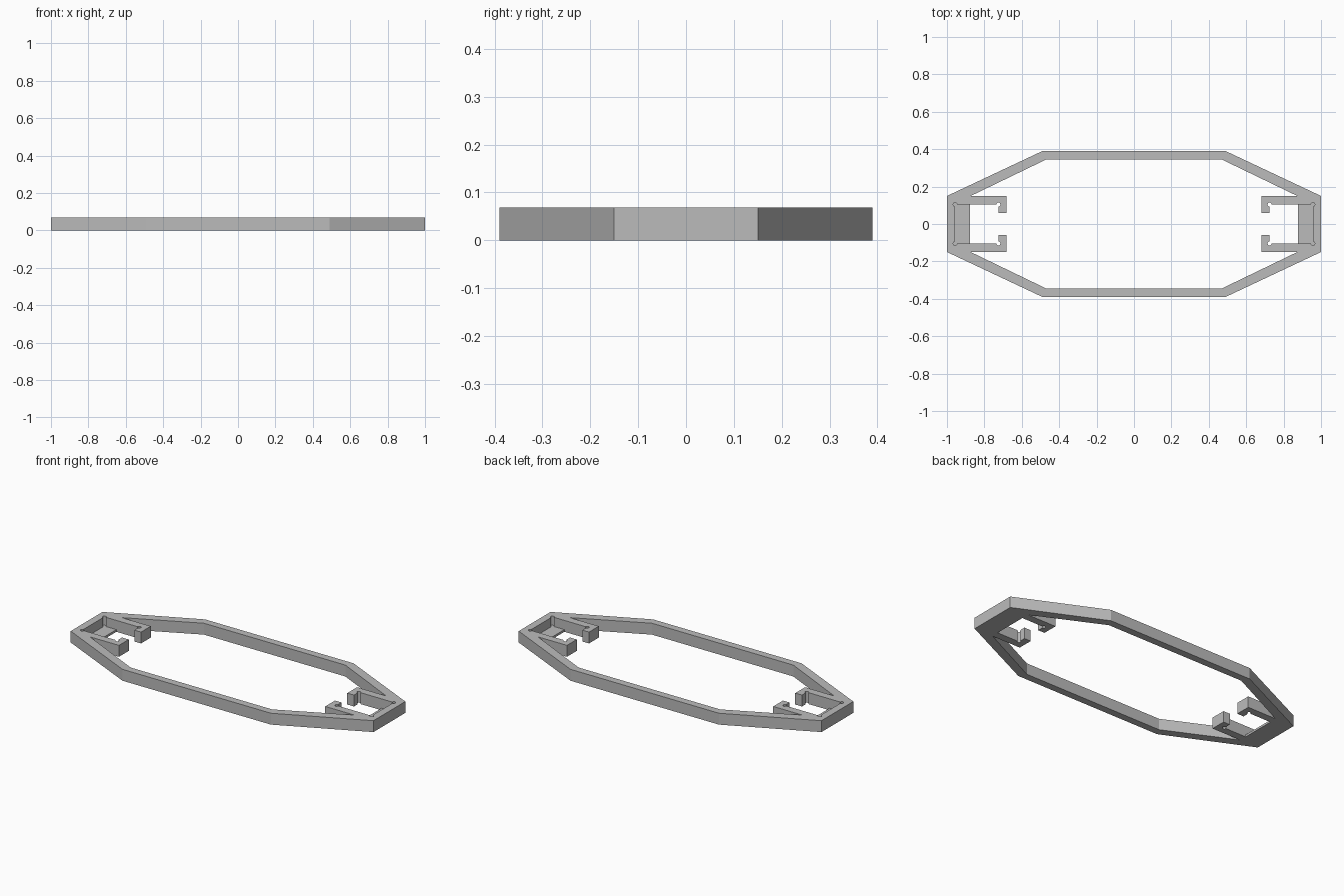
import bpy
import math

if "Cube" in bpy.data.objects:
    bpy.data.objects.remove(bpy.data.objects["Cube"])

HEIGHT = 0.068
FLOOR = 0.013
RELIEF = 0.011

grey = bpy.data.materials.new("plain grey")
grey.diffuse_color = (0.5, 0.5, 0.5, 1)
grey.use_nodes = True
grey.node_tree.nodes["Principled BSDF"].inputs["Base Color"].default_value = grey.diffuse_color


def arc(cx, cy, start, end, steps=9):
    """Points of a small round corner relief."""
    angles = [math.radians(start + (end - start) * i / steps) for i in range(steps + 1)]
    return [(cx + RELIEF * math.cos(a), cy + RELIEF * math.sin(a)) for a in angles]


def four_way(quarter):
    """Mirror a quarter outline, running from +x to +y, into a closed loop."""
    half = quarter + [(-x, y) for x, y in reversed(quarter)]
    return half + [(-x, -y) for x, y in half]


# Outer edge, and inner edge including the end pockets and hooked arms
outer = four_way([(1.0, 0.15), (0.49, 0.39)])
inner = four_way(
    arc(0.956, 0.104, -90, 180)
    + arc(0.725, 0.104, 0, 270)
    + [(0.725, 0.058), (0.681, 0.058), (0.681, 0.15), (0.873, 0.15), (0.467, 0.346)]
)

# Frame: filled profile with an opening, extruded to full height
curve = bpy.data.curves.new("frame_profile", "CURVE")
curve.dimensions = "2D"
curve.fill_mode = "BOTH"
curve.extrude = HEIGHT / 2
for loop in (outer, inner):
    spline = curve.splines.new("POLY")
    spline.points.add(len(loop) - 1)
    for point, (x, y) in zip(spline.points, loop):
        point.co = (x, y, 0, 1)
    spline.use_cyclic_u = True
frame = bpy.data.objects.new("frame", curve)
frame.location.z = HEIGHT / 2
bpy.context.collection.objects.link(frame)
bpy.context.view_layer.objects.active = frame
frame.select_set(True)
bpy.ops.object.convert(target="MESH")
frame = bpy.context.object
frame.data.materials.clear()
frame.data.materials.append(grey)
for face in frame.data.polygons:
    face.material_index = 0
    face.use_smooth = False

# Thin floor ledges inside both end pockets
for side, name in ((-1, "left_floor"), (1, "right_floor")):
    bpy.ops.mesh.primitive_cube_add(size=1, location=(side * 0.924, 0, FLOOR / 2))
    ledge = bpy.context.object
    ledge.name = name
    ledge.scale = (0.096, 0.232, FLOOR)
    ledge.data.materials.append(grey)
